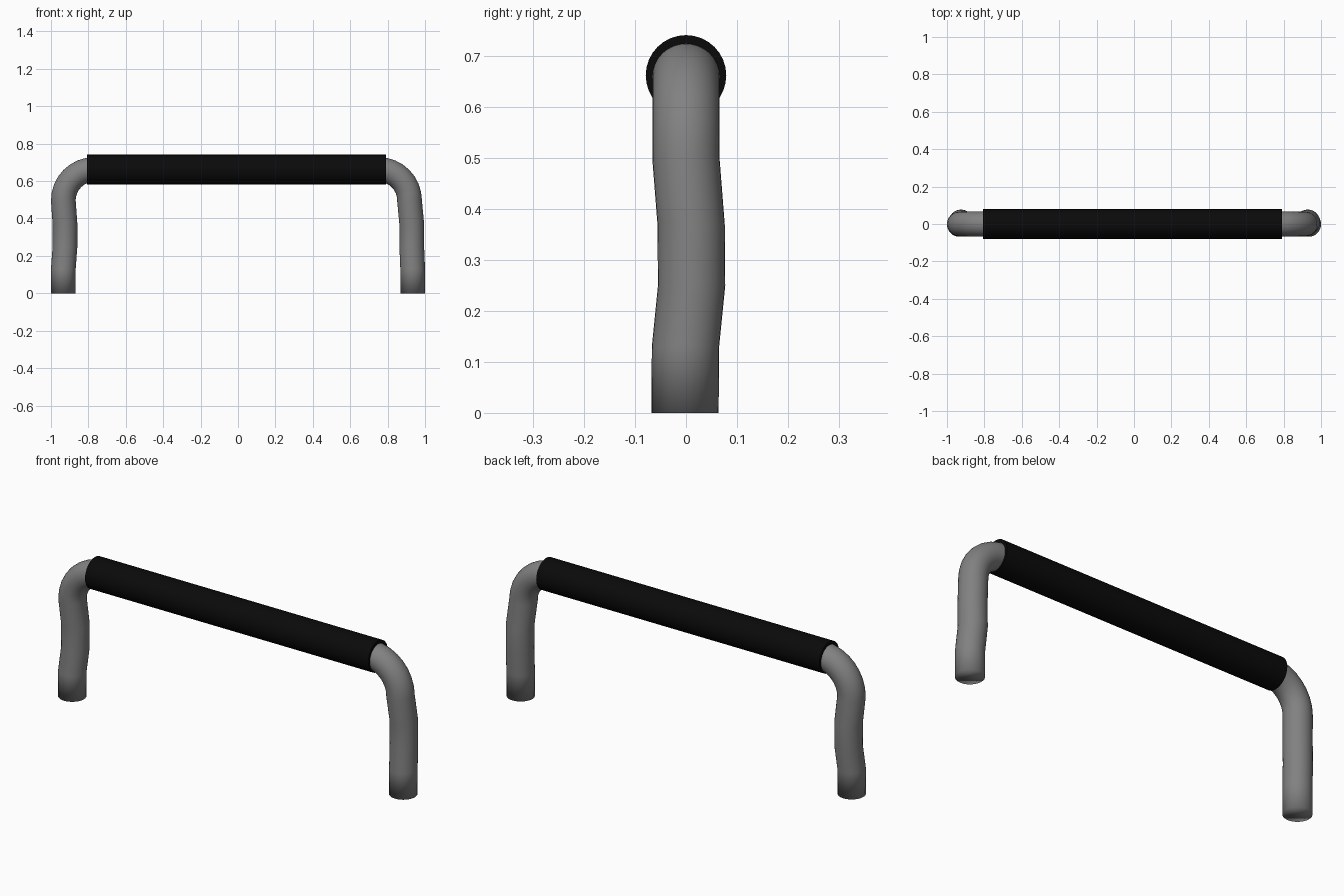
import bpy, bmesh, math
from mathutils import Vector

cube = bpy.data.objects.get("Cube")
if cube:
    bpy.data.objects.remove(cube)


def material(name, value):
    m = bpy.data.materials.new(name)
    m.use_nodes = True
    color = (value, value, value, 1)
    m.diffuse_color = color
    m.node_tree.nodes["Principled BSDF"].inputs["Base Color"].default_value = color
    return m


def sweep(name, path, radius, mat, segments=32):
    """Capped round tube along a path lying close to the xz plane."""
    bm = bmesh.new()
    side = Vector((0, 1, 0))
    rings = []
    for i, p in enumerate(path):
        tangent = path[min(i + 1, len(path) - 1)] - path[max(i - 1, 0)]
        tangent.y = 0
        out = side.cross(tangent.normalized())
        ring = []
        for k in range(segments):
            a = math.tau * k / segments
            ring.append(bm.verts.new(p + radius * (math.cos(a) * out + math.sin(a) * side)))
        rings.append(ring)
    for a, b in zip(rings, rings[1:]):
        for k in range(segments):
            n = (k + 1) % segments
            bm.faces.new((a[k], a[n], b[n], b[k]))
    bm.faces.new(rings[0])
    bm.faces.new(rings[-1])
    bmesh.ops.recalc_face_normals(bm, faces=bm.faces)
    mesh = bpy.data.meshes.new(name)
    bm.to_mesh(mesh)
    bm.free()
    mesh.materials.append(mat)
    mesh.shade_smooth()
    obj = bpy.data.objects.new(name, mesh)
    bpy.context.collection.objects.link(obj)
    return obj


metal = material("grey metal", 0.22)
rubber = material("black rubber", 0.003)

BAR_Z, BEND = 0.662, 0.165


def leg(side, top_x, mid_x):
    """Centre line of one leg, from the floor up through the bend."""
    foot_x = side * 0.934
    pts = [Vector((foot_x, -0.002, 0)), Vector((foot_x, -0.001, 0.13)),
           Vector((side * mid_x, 0.011, 0.25)), Vector((side * mid_x, 0.01, 0.37))]
    for i in range(9):
        a = math.pi / 2 * i / 8
        pts.append(Vector((side * (top_x - BEND * (1 - math.cos(a))), 0,
                           BAR_Z - BEND + BEND * math.sin(a))))
    return pts


# Bent tube: both legs and the crossbar in one piece
left_leg = leg(1, 0.917, 0.929)
right_leg = leg(-1, 0.934, 0.925)
sweep("handle_tube", right_leg + left_leg[::-1], 0.066, metal)

# Sleeve around the crossbar
grip = sweep("grip_sleeve", [Vector((-0.808, 0, BAR_Z)), Vector((0.79, 0, BAR_Z))],
             0.079, rubber)
bpy.ops.object.select_all(action="DESELECT")
grip.select_set(True)
bpy.context.view_layer.objects.active = grip
bpy.ops.object.shade_smooth_by_angle(angle=math.radians(40))
